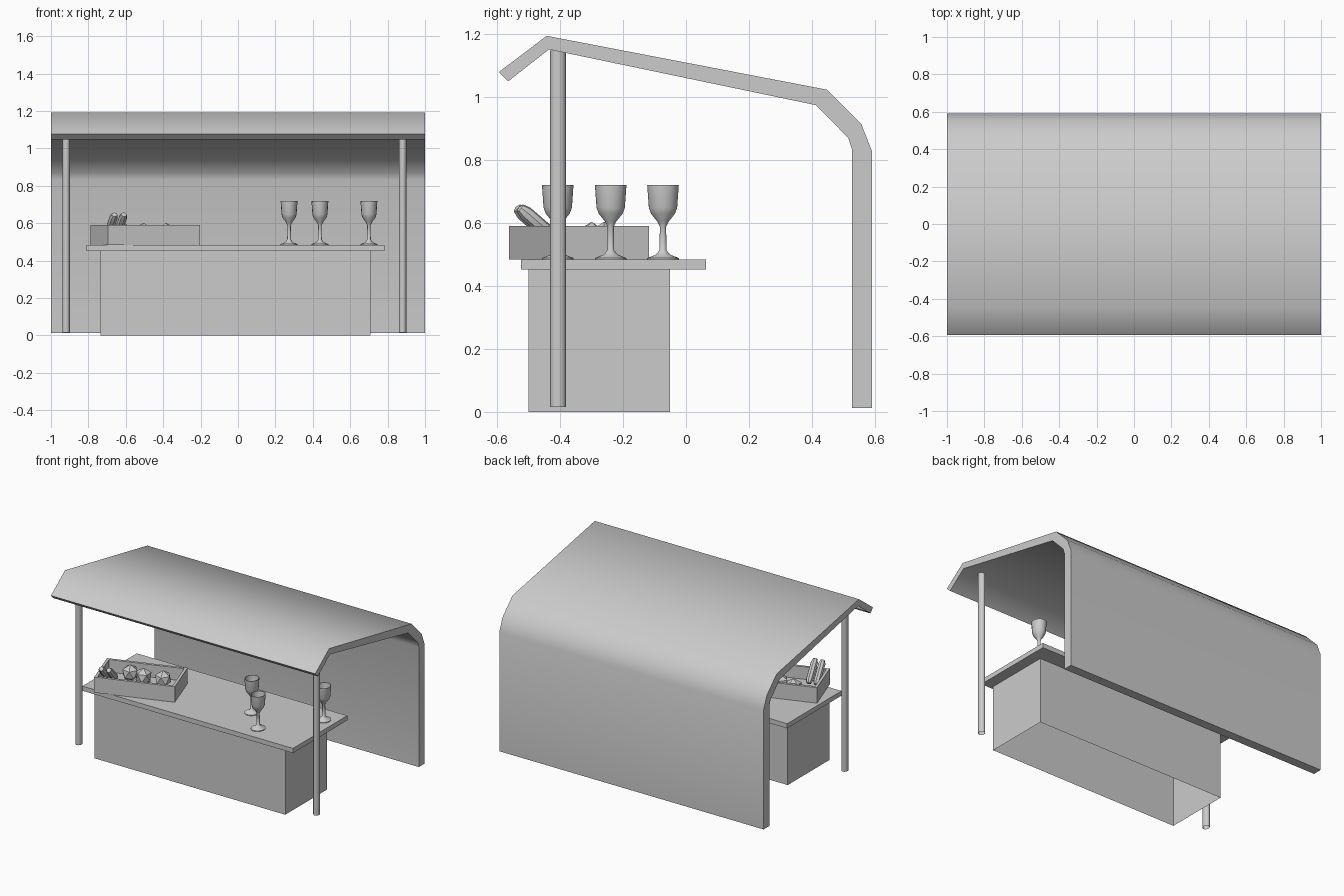
import bpy, bmesh, math
from mathutils import Vector, Matrix

if "Cube" in bpy.data.objects:
    bpy.data.objects.remove(bpy.data.objects["Cube"])


def make(name, bm, smooth=None):
    me = bpy.data.meshes.new(name)
    bm.to_mesh(me)
    bm.free()
    ob = bpy.data.objects.new(name, me)
    bpy.context.collection.objects.link(ob)
    if smooth:
        bpy.ops.object.select_all(action='DESELECT')
        ob.select_set(True)
        bpy.context.view_layer.objects.active = ob
        bpy.ops.object.shade_smooth_by_angle(angle=math.radians(smooth))
    return ob


def box(name, lo, hi, matrix=Matrix(), open_bottom=False):
    bm = bmesh.new()
    lo, hi = Vector(lo), Vector(hi)
    bmesh.ops.create_cube(bm, size=1)
    for v in bm.verts:
        v.co = (lo + hi) / 2 + v.co * (hi - lo)
    if open_bottom:
        low = [f for f in bm.faces if f.normal.z < -0.9]
        bmesh.ops.delete(bm, geom=low, context='FACES_ONLY')
    bm.transform(matrix)
    return make(name, bm)


def lathe(name, profile, matrix, sides=16, smooth=40):
    """Spin (radius, height) points round z."""
    bm = bmesh.new()
    vs = [bm.verts.new((r, 0, z)) for r, z in profile]
    es = [bm.edges.new(p) for p in zip(vs, vs[1:])]
    bmesh.ops.spin(bm, geom=vs + es, cent=(0, 0, 0), axis=(0, 0, 1),
                   angle=math.tau, steps=sides, use_merge=True)
    bmesh.ops.remove_doubles(bm, verts=bm.verts, dist=1e-5)
    bmesh.ops.recalc_face_normals(bm, faces=bm.faces)
    bm.transform(matrix)
    return make(name, bm, smooth)


# Canopy: bent sheet section extruded along x, forming roof and back wall
section = [(-0.594, 1.078), (-0.442, 1.193), (0.448, 1.022), (0.556, 0.914),
           (0.590, 0.827), (0.590, 0.012), (0.527, 0.012), (0.527, 0.832),
           (0.515, 0.869), (0.413, 0.973), (-0.435, 1.150), (-0.564, 1.049)]
bm = bmesh.new()
face = bm.faces.new([bm.verts.new((-1, y, z)) for y, z in section])
ext = bmesh.ops.extrude_face_region(bm, geom=[face], use_keep_orig=True)
for v in ext['geom']:
    if isinstance(v, bmesh.types.BMVert):
        v.co.x = 1
bmesh.ops.recalc_face_normals(bm, faces=bm.faces)
make("canopy", bm, 55)

# Front posts, open tubes slightly narrower in x
for side, x in (("left", -0.919), ("right", 0.88)):
    lathe(side + "_post", [(0.025, 0.015), (0.025, 1.147)],
          Matrix.Translation((x, -0.406, 0)) @ Matrix.Diagonal((0.82, 1, 1, 1)), 12)

# Counter
box("counter_base", (-0.735, -0.5, 0), (0.708, -0.05, 0.452), open_bottom=True)
box("counter_top", (-0.81, -0.524, 0.451), (0.783, 0.063, 0.483))

# Crate, turned on the counter; local origin at its front left corner
L, W, T = 0.52, 0.29, 0.018
crate = Matrix.Translation((-0.695, -0.562, 0.484)) @ Matrix.Rotation(math.radians(19.1), 4, 'Z')
box("crate_floor", (0, 0, 0), (L, W, 0.021), crate)
box("crate_front", (0, 0, 0.021), (L, T, 0.106), crate)
box("crate_back", (0, W - T, 0.021), (L, W, 0.106), crate)
box("crate_left", (0, T, 0.021), (T, W - T, 0.106), crate)
box("crate_right", (L - T, T, 0.021), (L, W - T, 0.106), crate)

# Round fruit in the crate
for i, (x, y, z) in enumerate([(-0.385, -0.26, 0.548), (-0.505, -0.30, 0.548),
                               (-0.605, -0.30, 0.545)]):
    bm = bmesh.new()
    bmesh.ops.create_icosphere(bm, subdivisions=1, radius=0.055,
                               matrix=Matrix.Translation((x, y, z)) @ Matrix.Rotation(i * 0.7, 4, 'Z'))
    make(f"fruit_{i + 1}", bm)

# Long loaves leaning over the crate front
loaf = [(0, 0), (0.015, 0.006), (0.023, 0.03), (0.023, 0.15), (0.015, 0.174), (0, 0.18)]
for i, x in enumerate((-0.705, -0.655)):
    top = Vector((x + 0.045, -0.535 + 0.01 * i, 0.645))
    d = Vector((0.22, -0.74, 0.64)).normalized()
    rot = d.to_track_quat('Z', 'Y').to_matrix().to_4x4()
    lathe(f"loaf_{i + 1}", loaf, Matrix.Translation(top - d * 0.172) @ rot, 8)

# Goblets: foot, stem and hollow bowl
goblet = [(0, 0), (0.050, 0), (0.050, 0.005), (0.022, 0.016), (0.011, 0.03),
          (0.010, 0.105), (0.018, 0.121), (0.038, 0.146), (0.045, 0.165),
          (0.050, 0.236), (0.046, 0.236), (0.041, 0.168), (0.033, 0.148), (0, 0.128)]
for i, (x, y) in enumerate([(0.273, -0.239), (0.438, -0.407), (0.70, -0.073)]):
    lathe(f"goblet_{i + 1}", goblet,
          Matrix.Translation((x, y, 0.483)) @ Matrix.Diagonal((0.9, 1, 1, 1)))
